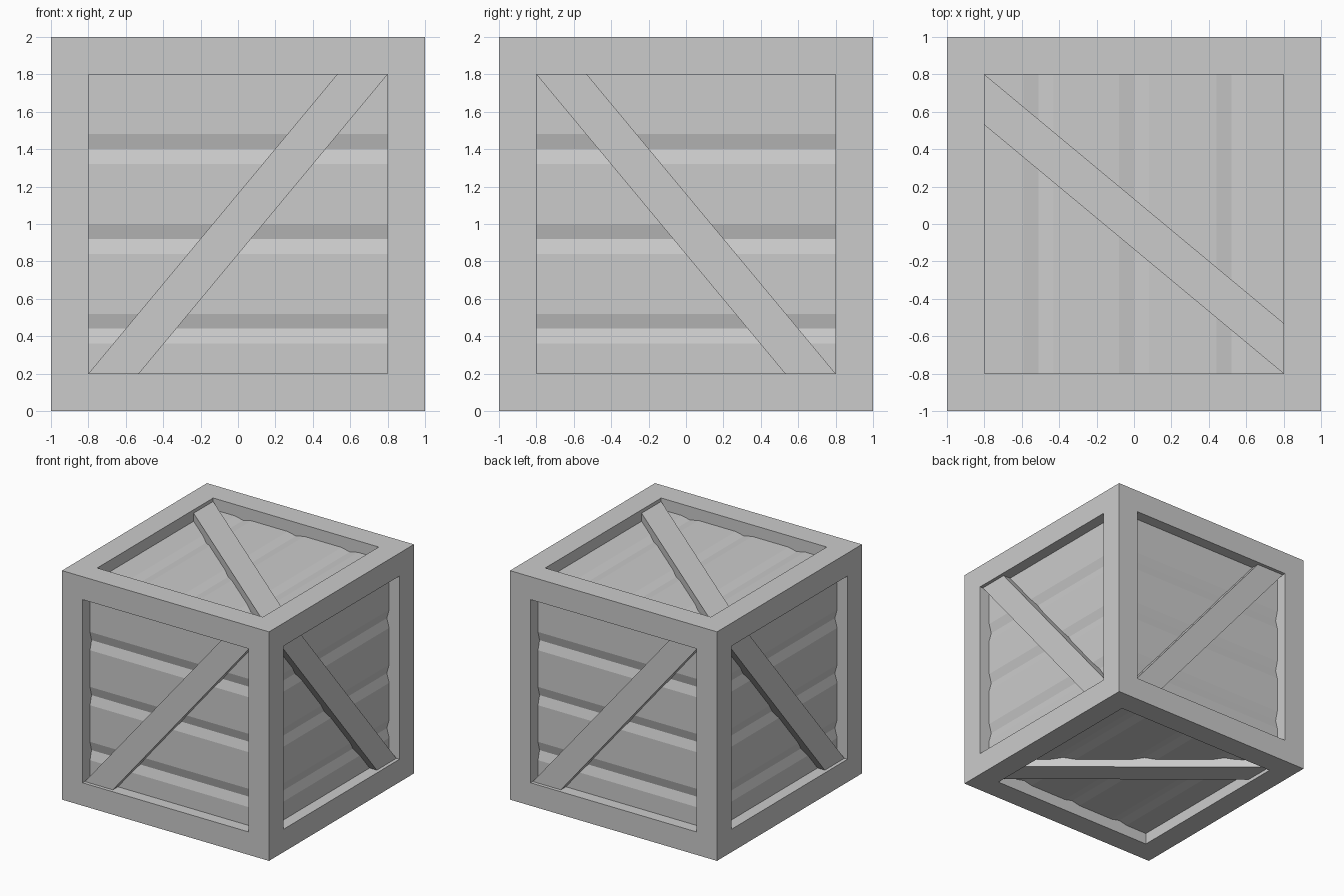
import bpy, bmesh
from mathutils import Vector

if "Cube" in bpy.data.objects:
    bpy.data.objects.remove(bpy.data.objects["Cube"])

CENTRE = Vector((0, 0, 1))
IN = 0.8       # half width of each framed opening


def finish(name, bm):
    bmesh.ops.recalc_face_normals(bm, faces=bm.faces[:])
    mesh = bpy.data.meshes.new(name)
    bm.to_mesh(mesh)
    bm.free()
    bpy.context.collection.objects.link(bpy.data.objects.new(name, mesh))


def prism(name, start, end):
    # solid between two matching outlines
    bm = bmesh.new()
    a = [bm.verts.new(p) for p in start]
    b = [bm.verts.new(p) for p in end]
    bm.faces.new(a)
    bm.faces.new(b)
    for i in range(len(a)):
        j = (i + 1) % len(a)
        bm.faces.new((a[i], a[j], b[j], b[i]))
    finish(name, bm)


# frame: cube with six square openings sunk by the bar thickness
bm = bmesh.new()
bmesh.ops.create_cube(bm, size=2)
bmesh.ops.translate(bm, verts=bm.verts[:], vec=CENTRE)
openings = bm.faces[:]
bmesh.ops.inset_individual(bm, faces=openings, thickness=0.2, use_even_offset=True)
sunk = bmesh.ops.extrude_discrete_faces(bm, faces=openings)['faces']
for f in sunk:
    bmesh.ops.translate(bm, verts=f.verts[:], vec=f.normal * -0.2)
bmesh.ops.delete(bm, geom=sunk, context='FACES')
bmesh.ops.remove_doubles(bm, verts=bm.verts[:], dist=0.001)
finish("frame", bm)

# each side: across direction, groove-stacking direction, outward direction
WALL, LID = (-0.56, -0.08, 0.40), (-0.51, 0.0, 0.52)
SIDES = {
    "front":  ((-1, 0, 0), (0, 0, 1), (0, -1, 0), WALL, 0.022),
    "back":   ((1, 0, 0), (0, 0, 1), (0, 1, 0), WALL, 0.022),
    "right":  ((0, 1, 0), (0, 0, 1), (1, 0, 0), WALL, 0.022),
    "left":   ((0, -1, 0), (0, 0, 1), (-1, 0, 0), WALL, 0.022),
    "top":    ((0, 1, 0), (1, 0, 0), (0, 0, 1), LID, 0.018),
    "bottom": ((0, 1, 0), (1, 0, 0), (0, 0, -1), LID, 0.018),
}

for side, (u, v, n, grooves, depth) in SIDES.items():
    u, v, n = Vector(u), Vector(v), Vector(n)

    def at(a, b, c):
        return CENTRE + u * a + v * b + n * c

    # plank panel with V grooves
    profile = [(-IN, 0.8), (-IN, 0.9)]
    for g in grooves:
        profile += [(g - 0.08, 0.9), (g, 0.9 - depth), (g + 0.08, 0.9)]
    profile += [(IN, 0.9), (IN, 0.8)]
    prism(side + "_panel",
          [at(-IN, b, c) for b, c in profile],
          [at(IN, b, c) for b, c in profile])

    # diagonal brace, slightly below the frame surface
    outline = [(-IN, IN), (-0.53, IN), (IN, -IN), (0.53, -IN)]
    prism(side + "_brace",
          [at(a, b, 0.85) for a, b in outline],
          [at(a, b, 0.97) for a, b in outline])
